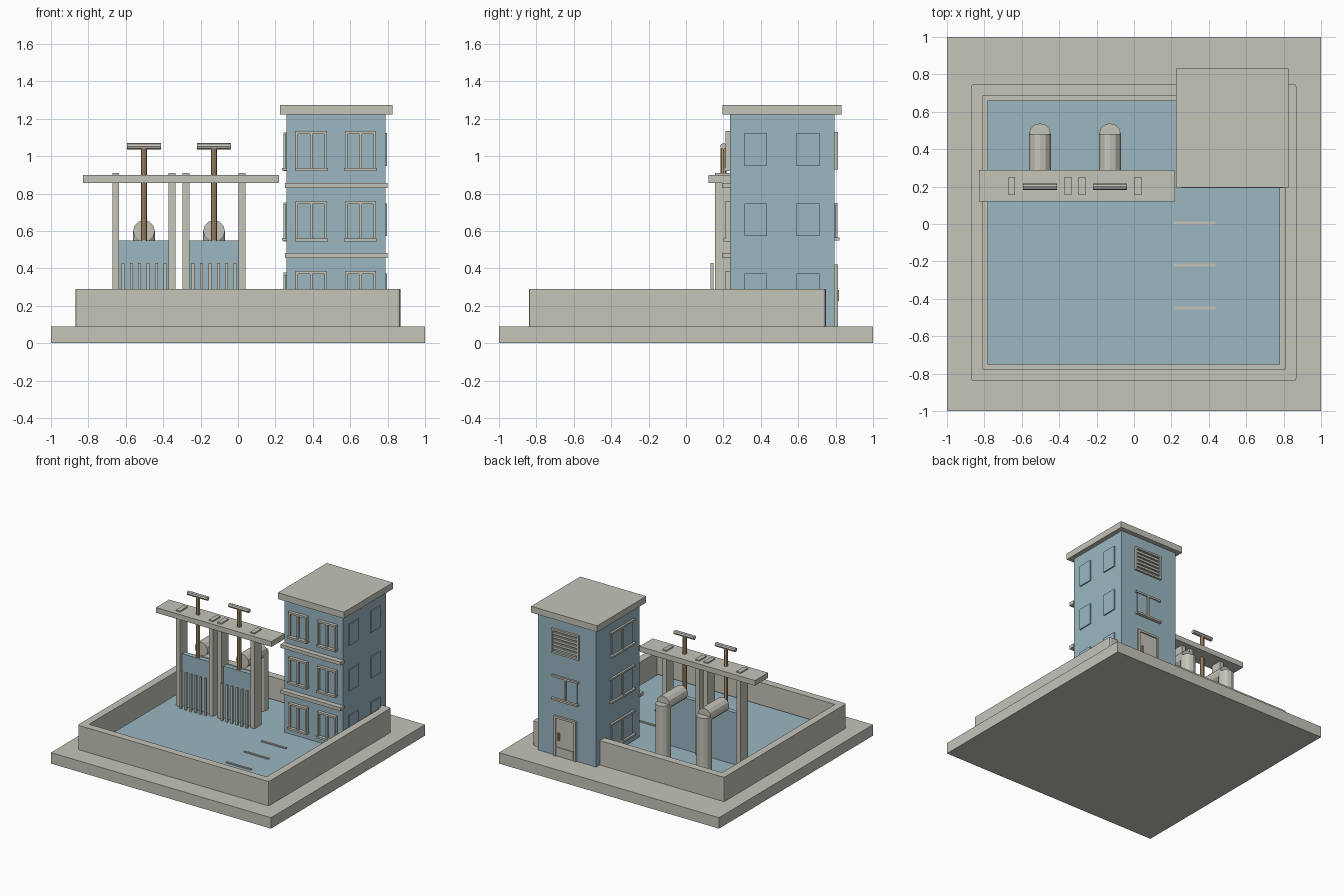
import bpy, bmesh, math
from mathutils import Matrix, Vector

if "Cube" in bpy.data.objects:
    bpy.data.objects.remove(bpy.data.objects["Cube"])


def mat(name, rgb):
    m = bpy.data.materials.new(name)
    m.diffuse_color = (*rgb, 1)
    m.use_nodes = True
    m.node_tree.nodes["Principled BSDF"].inputs["Base Color"].default_value = m.diffuse_color
    return m


CONCRETE = mat("concrete grey", (0.56, 0.555, 0.49))
BLUE = mat("dusty blue", (0.325, 0.475, 0.54))
TAN = mat("bronze tan", (0.50, 0.34, 0.18))


def finish(name, bm, material):
    me = bpy.data.meshes.new(name)
    bmesh.ops.recalc_face_normals(bm, faces=bm.faces)
    bm.to_mesh(me)
    bm.free()
    me.materials.append(material)
    ob = bpy.data.objects.new(name, me)
    bpy.context.collection.objects.link(ob)
    return ob


def add_box(bm, x0, x1, y0, y1, z0, z1):
    m = Matrix.Translation(((x0 + x1) / 2, (y0 + y1) / 2, (z0 + z1) / 2))
    m = m @ Matrix.Diagonal((x1 - x0, y1 - y0, z1 - z0, 1))
    return bmesh.ops.create_cube(bm, size=1, matrix=m)["verts"]


def boxes(name, material, *dims):
    bm = bmesh.new()
    for d in dims:
        add_box(bm, *d)
    return finish(name, bm, material)


def rod(name, material, a, b, r, sides):
    a, b = Vector(a), Vector(b)
    q = (b - a).to_track_quat('Z', 'Y').to_matrix().to_4x4()
    bm = bmesh.new()
    bmesh.ops.create_cone(bm, cap_ends=True, segments=sides, radius1=r, radius2=r,
                          depth=(b - a).length, matrix=Matrix.Translation((a + b) / 2) @ q)
    return finish(name, bm, material)


# ground slab
boxes("base_slab", CONCRETE, (-1, 1, -1, 1, 0, 0.09))

# basin: softened outer corners, top inset and sunk to leave a rim
bm = bmesh.new()
add_box(bm, -0.87, 0.868, -0.84, 0.748, 0.09, 0.29)
top = max(bm.faces, key=lambda f: f.calc_center_median().z)
bmesh.ops.inset_region(bm, faces=[top], thickness=0.087)
bmesh.ops.translate(bm, verts=top.verts, vec=(0, 0, 0))
sunk = bmesh.ops.extrude_face_region(bm, geom=[top])
bmesh.ops.translate(bm, verts=[v for v in sunk["geom"] if isinstance(v, bmesh.types.BMVert)],
                    vec=(0, 0, -0.19))
bmesh.ops.delete(bm, geom=[top], context='FACES_ONLY')
outer = [e for e in bm.edges
         if abs(e.verts[0].co.z - e.verts[1].co.z) > 0.1 and abs(e.verts[0].co.x) > 0.82]
bmesh.ops.bevel(bm, geom=outer, offset=0.014, segments=2, affect='EDGES', profile=0.5)
finish("basin_wall", bm, CONCRETE)

# water and ripples
boxes("water", BLUE, (-0.783, 0.781, -0.752, 0.66, 0.095, 0.122))
boxes("water_ripples", CONCRETE,
      *[(0.21, 0.435, y - 0.008, y + 0.008, 0.12, 0.13) for y in (0.005, -0.22, -0.45)])

# gate frame: deck and four posts
boxes("gate_deck", CONCRETE, (-0.83, 0.22, 0.12, 0.29, 0.857, 0.9))
boxes("gate_posts", CONCRETE,
      *[(x, x + 0.037, 0.155, 0.25, 0.1, 0.91) for x in (-0.672, -0.372, -0.297, 0.003)])

# two gates, each with rack, lifting stem, handle and pipe behind
for i, cx in enumerate((-0.503, -0.128)):
    n = f"_{i + 1}"
    boxes("gate_panel" + n, BLUE, (cx - 0.135, cx + 0.135, 0.182, 0.222, 0.1, 0.548))
    boxes("rack_bars" + n, CONCRETE,
          *[(cx + (k - 2.5) * 0.045 - 0.008, cx + (k - 2.5) * 0.045 + 0.008,
             0.13, 0.146, 0.1, 0.43) for k in range(6)])
    rod("lift_stem" + n, TAN, (cx, 0.2, 0.54), (cx, 0.2, 1.045), 0.016, 8)
    rod("lift_handle" + n, CONCRETE, (cx - 0.091, 0.2, 1.053), (cx + 0.091, 0.2, 1.053), 0.017, 8)
    rod("pipe_riser" + n, CONCRETE, (cx, 0.48, 0.1), (cx, 0.48, 0.6), 0.058, 12)
    rod("pipe_top" + n, CONCRETE, (cx, 0.24, 0.6), (cx, 0.48, 0.6), 0.058, 12)

# tower
boxes("tower_body", BLUE, (0.26, 0.788, 0.235, 0.795, 0.09, 1.225))
boxes("tower_roof", CONCRETE, (0.225, 0.825, 0.195, 0.832, 1.223, 1.275))
boxes("tower_bands", CONCRETE,
      *[(0.25, 0.798, 0.193, 0.24, z, z + 0.028) for z in (0.455, 0.83)])

for f in range(3):
    z = 0.17 + 0.375 * f          # sill height of this floor
    zt = z + 0.215
    # front windows: jambs, mullion, lintel, sill
    parts = []
    for c in (0.392, 0.655):
        parts += [(c + s - 0.007, c + s + 0.007, 0.212, 0.237, z + 0.015, zt - 0.01)
                  for s in (-0.077, 0, 0.077)]
        parts += [(c - 0.084, c + 0.084, 0.21, 0.237, zt - 0.016, zt),
                  (c - 0.088, c + 0.088, 0.2, 0.237, z, z + 0.016)]
    boxes(f"front_window_frames_{f + 1}", CONCRETE, *parts)
    boxes(f"front_window_glass_{f + 1}", BLUE,
          *[(c - 0.077, c + 0.077, 0.227, 0.237, z + 0.01, zt - 0.01) for c in (0.392, 0.655)])
    # right side windows: plain raised plates
    boxes(f"right_windows_{f + 1}", BLUE,
          *[(0.785, 0.797, y, y + 0.122, z + 0.028, z + 0.203) for y in (0.312, 0.592)])
    # left side window: glass, mullion, lintel, sill
    boxes(f"left_window_glass_{f + 1}", BLUE, (0.253, 0.263, 0.33, 0.6, z + 0.01, zt - 0.015))
    boxes(f"left_window_frame_{f + 1}", CONCRETE,
          (0.244, 0.263, 0.457, 0.473, z, zt - 0.01),
          (0.244, 0.263, 0.31, 0.62, zt - 0.022, zt - 0.008),
          (0.236, 0.263, 0.31, 0.62, z + 0.003, z + 0.018))

# back louvre vent
boxes("back_vent", CONCRETE,
      (0.41, 0.425, 0.79, 0.812, 0.93, 1.13), (0.645, 0.66, 0.79, 0.812, 0.93, 1.13),
      (0.41, 0.66, 0.79, 0.812, 1.115, 1.13), (0.41, 0.66, 0.79, 0.812, 0.93, 0.945),
      *[(0.42, 0.65, 0.79, 0.808, z, z + 0.018) for z in (0.964, 0.994, 1.024, 1.054, 1.084)])

# back window
boxes("back_window_glass", BLUE, (0.43, 0.64, 0.79, 0.801, 0.56, 0.74))
boxes("back_window_frame", CONCRETE,
      (0.527, 0.543, 0.79, 0.81, 0.56, 0.745),
      (0.415, 0.655, 0.79, 0.81, 0.735, 0.75),
      (0.415, 0.655, 0.79, 0.82, 0.55, 0.565))

# back door
boxes("back_door_frame", CONCRETE,
      (0.435, 0.452, 0.79, 0.812, 0.09, 0.42), (0.618, 0.635, 0.79, 0.812, 0.09, 0.42),
      (0.435, 0.635, 0.79, 0.812, 0.403, 0.42))
boxes("back_door_leaf", CONCRETE, (0.45, 0.62, 0.79, 0.802, 0.09, 0.405))
boxes("back_door_kick_plate", CONCRETE, (0.46, 0.61, 0.8, 0.808, 0.105, 0.165))
boxes("back_door_handle", TAN, (0.585, 0.6, 0.8, 0.817, 0.225, 0.285))
